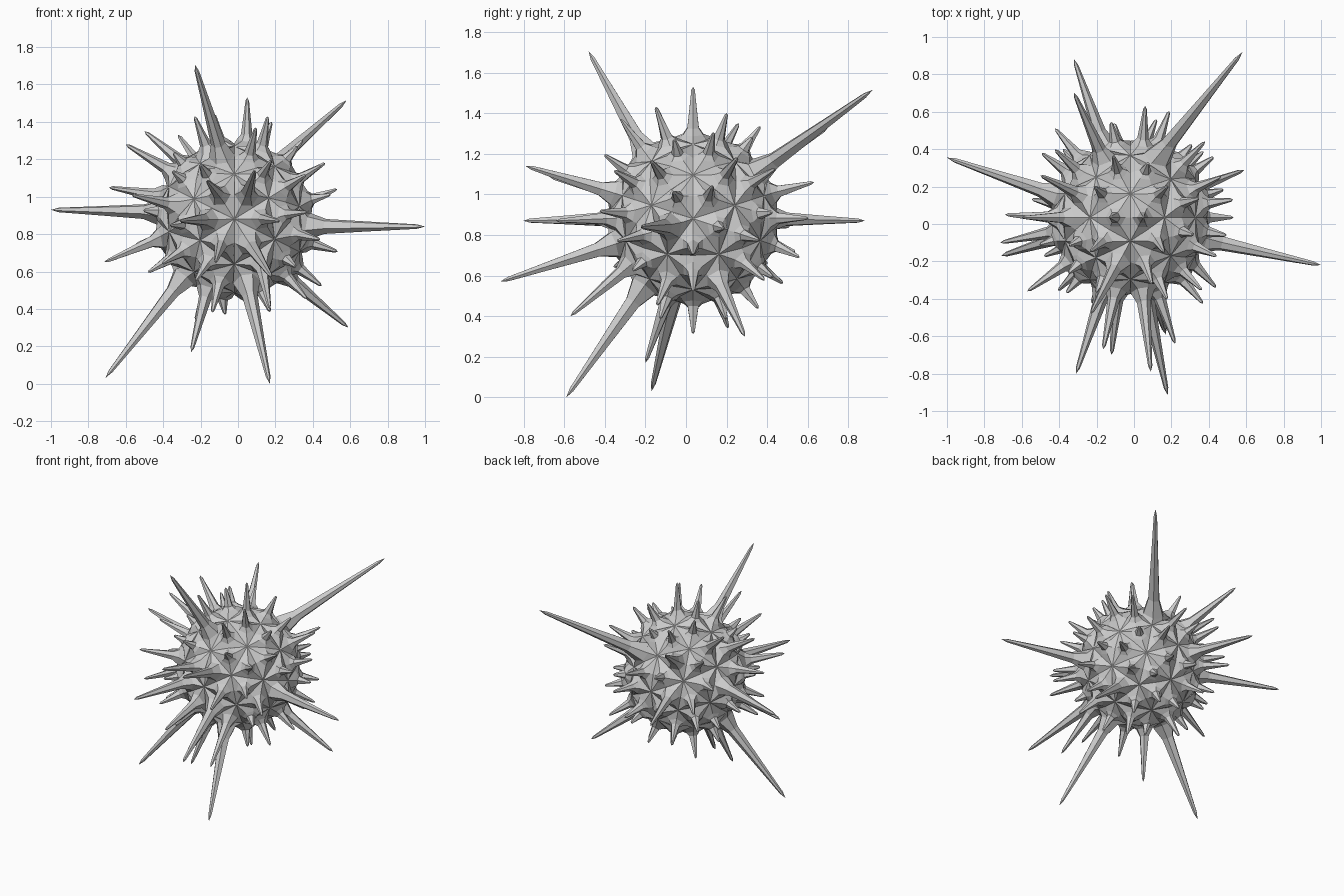
import bpy, bmesh, random
from mathutils import Vector, Matrix

if "Cube" in bpy.data.objects:
    bpy.data.objects.remove(bpy.data.objects["Cube"])

random.seed(4)
C = Vector((-0.02, 0.035, 0.88))   # ball centre
R = 0.41                           # ball radius

# Tips of the spikes that stand out; all others get a short random length
TIPS = [(-.23, -.48, 1.705), (.58, .92, 1.515), (-1, .355, .93), (1, -.22, .84),
        (-.71, -.17, .03), (.17, -.59, 0), (.59, .29, .30), (.18, -.915, .57),
        (-.32, .88, .87), (-.32, .70, 1.33), (-.31, -.80, .87), (.09, -.79, 1.14),
        (-.165, -.67, 1.085), (-.12, -.70, .65), (.22, -.64, .87), (-.25, -.20, .17),
        (.05, .035, 1.53), (-.69, .05, 1.05), (-.715, -.10, .65), (-.57, -.36, 1.01),
        (-.60, .035, 1.28), (-.50, .26, 1.35), (.06, .63, 1.06), (.12, .56, .69),
        (.17, -.57, .40), (-.07, .035, .37), (.16, -.15, 1.43), (.53, .13, 1.04),
        (.44, -.34, .77)]

# Low-poly ball with its pole along x
ico = bmesh.new()
bmesh.ops.create_icosphere(ico, subdivisions=2, radius=R,
                           matrix=Matrix(((0, 0, 1), (0, -1, 0), (1, 0, 0))).to_4x4())
tris = [[v.co.copy() for v in f.verts] for f in ico.faces]
ico.free()
dirs = [sum(t, Vector()).normalized() for t in tris]

# Match each known tip to the nearest face
tip_of = {}
for t in TIPS:
    d = Vector(t) - C
    free = [i for i in range(len(dirs)) if i not in tip_of]
    tip_of[max(free, key=lambda i: dirs[i].dot(d))] = d

bm = bmesh.new()


def add_spike(tri, n, tip):
    """Six-sided spike flaring out of one triangle of the ball."""
    outline = []
    for a, b in zip(tri, tri[1:] + tri[:1]):
        outline += [a, (a + b).normalized() * R * 0.985]
    spokes = [(p - n * p.dot(n)).normalized() for p in outline]
    L = tip.length
    k = min(1.2, 0.85 + 0.6 * max(0, L - 0.6))
    foot = n * 0.42
    rings = [[bm.verts.new(p) for p in outline]]
    for f, w in ((0, .064), (.14, .036), (.52, .0235), (.93, .011)):
        c = foot.lerp(tip, f)
        rings.append([bm.verts.new(c + s * w * k) for s in spokes])
    for lo, hi in zip(rings, rings[1:]):
        for i in range(6):
            j = (i + 1) % 6
            bm.faces.new((lo[i], lo[j], hi[j], hi[i]))
    top = bm.verts.new(tip)
    for i in range(6):
        bm.faces.new((rings[-1][i], rings[-1][(i + 1) % 6], top))


for i, (tri, n) in enumerate(zip(tris, dirs)):
    add_spike(tri, n, tip_of.get(i, n * random.uniform(0.50, 0.63)))

# Weld the spikes along the shared ball edges
bmesh.ops.remove_doubles(bm, verts=bm.verts, dist=1e-4)
bmesh.ops.recalc_face_normals(bm, faces=bm.faces)
mesh = bpy.data.meshes.new("spiky_ball")
bm.to_mesh(mesh)
bm.free()
ball = bpy.data.objects.new("spiky_ball", mesh)
ball.location = C
bpy.context.collection.objects.link(ball)
